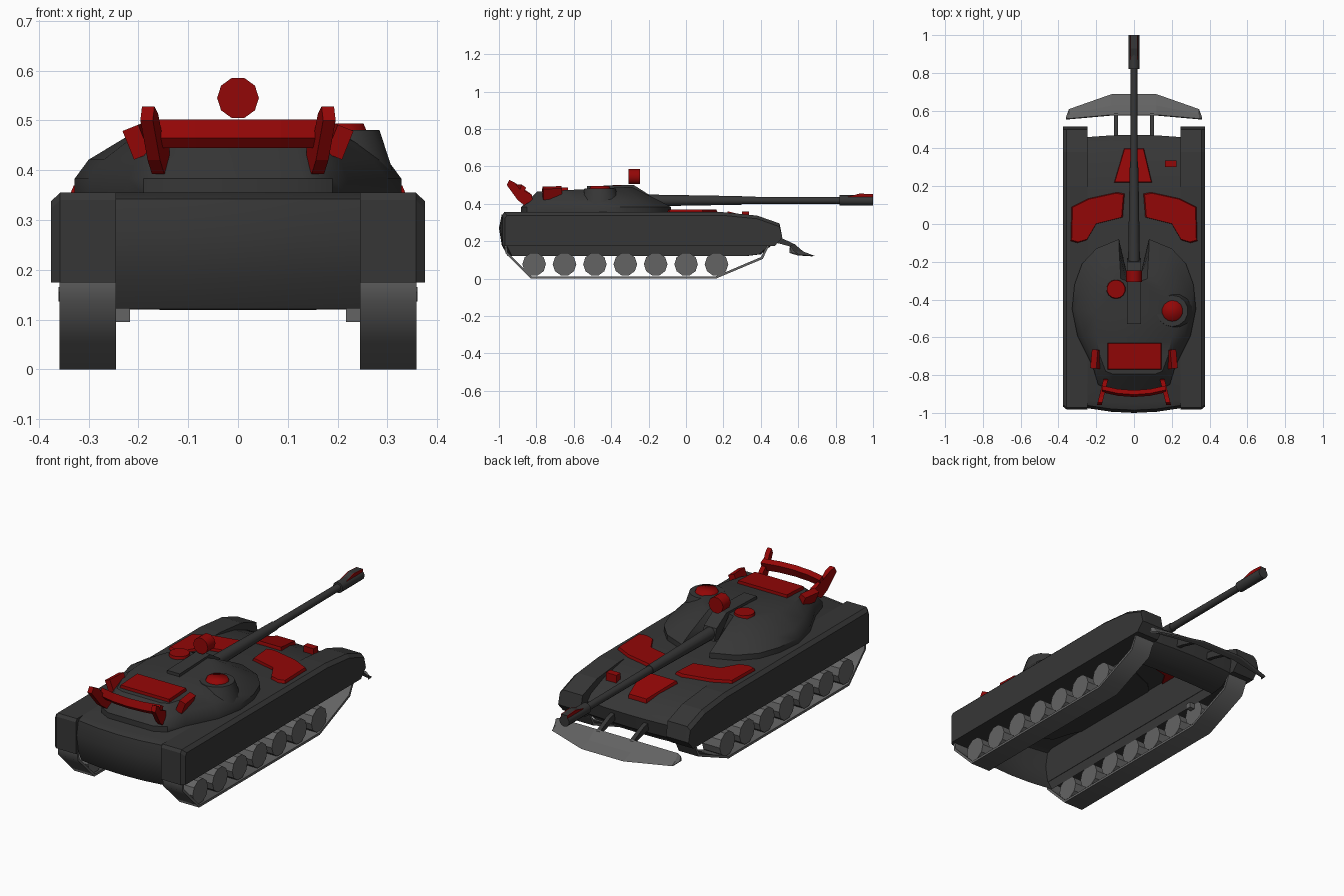
import bpy, bmesh, math
from mathutils import Matrix, Vector

if "Cube" in bpy.data.objects:
    bpy.data.objects.remove(bpy.data.objects["Cube"])


def material(name, rgb):
    m = bpy.data.materials.new(name)
    m.diffuse_color = (*rgb, 1)
    m.use_nodes = True
    m.node_tree.nodes["Principled BSDF"].inputs["Base Color"].default_value = m.diffuse_color
    return m


BODY = material("dark_armour", (0.037, 0.037, 0.037))
RED = material("red", (0.29, 0.002, 0.002))
GREY = material("track_grey", (0.125, 0.125, 0.125))


def finish(name, bm, mat, smooth=None):
    bmesh.ops.recalc_face_normals(bm, faces=bm.faces)
    me = bpy.data.meshes.new(name)
    bm.to_mesh(me)
    bm.free()
    ob = bpy.data.objects.new(name, me)
    bpy.context.collection.objects.link(ob)
    me.materials.append(mat)
    if smooth:
        bpy.context.view_layer.objects.active = ob
        ob.select_set(True)
        bpy.ops.object.shade_smooth_by_angle(angle=math.radians(smooth))
        ob.select_set(False)
    return ob


def loft(name, rings, mat, smooth=None, open_below=None):
    """Skin equal-length closed rings of 3D points and cap both ends.
    Faces lying wholly below open_below are left out, as on an open shell."""
    bm = bmesh.new()
    rows = [[bm.verts.new(p) for p in r] for r in rings]
    n = len(rows[0])
    for a, b in zip(rows, rows[1:]):
        for i in range(n):
            j = (i + 1) % n
            quad = (a[i], a[j], b[j], b[i])
            if open_below is None or max(v.co.z for v in quad) > open_below:
                bm.faces.new(quad)
    caps = [bm.faces.new(rows[0]), bm.faces.new(rows[-1])]
    bmesh.ops.triangulate(bm, faces=caps)
    return finish(name, bm, mat, smooth)


def side_prism(name, yz, x0, x1, mat, smooth=None):
    return loft(name, [[(x, y, z) for y, z in yz] for x in (x0, x1)], mat, smooth)


def plate(name, xy, z0, z1, mat, slope=0, inset=0.96):
    """Plan outline raised into a bevel-edged plate, optionally sloping along y."""
    cx = sum(p[0] for p in xy) / len(xy)
    cy = sum(p[1] for p in xy) / len(xy)
    rings = []
    for z, s in ((z0, 1), ((z0 + z1) / 2, 1), (z1, inset)):
        ring = []
        for x, y in xy:
            y2 = cy + (y - cy) * s
            ring.append((cx + (x - cx) * s, y2, z + slope * (y2 - cy)))
        rings.append(ring)
    return loft(name, rings, mat, 50)


def cyl(name, p0, p1, r0, r1, mat, n=12, smooth=None, turn=0):
    p0, p1 = Vector(p0), Vector(p1)
    d = p1 - p0
    bm = bmesh.new()
    m = Matrix.Translation((p0 + p1) / 2) @ d.to_track_quat('Z', 'Y').to_matrix().to_4x4()
    bmesh.ops.create_cone(bm, cap_ends=True, segments=n, radius1=r0, radius2=r1,
                          depth=d.length, matrix=m @ Matrix.Rotation(turn, 4, 'Z'))
    return finish(name, bm, mat, smooth)


def box(name, c, size, mat, rot=None):
    bm = bmesh.new()
    m = Matrix.Translation(c) @ (rot or Matrix()) @ Matrix.Diagonal((*size, 1))
    bmesh.ops.create_cube(bm, size=1, matrix=m)
    return finish(name, bm, mat)


# Central hull shell, bowed slightly at nose and stern, open underneath
hull = [(-0.95, 0.355), (-0.985, 0.342), (-1, 0.27), (-0.985, 0.18), (-0.955, 0.122),
        (0.32, 0.12), (0.40, 0.13), (0.46, 0.18), (0.472, 0.25), (0.44, 0.28),
        (0.33, 0.322), (0.16, 0.355)]
loft("hull", [[(x, y * (1 - 0.025 * (x / 0.247) ** 2), z) for y, z in hull]
              for x in (-0.247, -0.12, 0, 0.12, 0.247)], BODY, 40, open_below=0.125)

# Running gear and side skirts
skirt = [(-0.972, 0.355), (-0.982, 0.34), (-0.982, 0.175), (0.475, 0.175), (0.515, 0.22),
         (0.5, 0.295), (0.38, 0.337), (0.2, 0.355)]
band = [(-0.97, 0.177), (-0.965, 0.135), (-0.83, 0), (0.16, 0), (0.41, 0.105), (0.445, 0.177)]
inner = [(-0.958, 0.177), (-0.953, 0.14), (-0.825, 0.012), (0.158, 0.012), (0.40, 0.115),
         (0.433, 0.177)]
for s, side in ((-1, "left"), (1, "right")):
    loft(f"{side}_skirt",
         [[(s * 0.245, y, z) for y, z in skirt],
          [(s * 0.357, y, z) for y, z in skirt],
          [(s * 0.375, y * (0.985 if y < 0 else 1), z - (0.017 if z > 0.25 else 0))
           for y, z in skirt]], BODY)
    side_prism(f"{side}_track", band + inner[::-1], s * 0.245, s * 0.358, GREY, 60)
    for i in range(7):
        y = -0.812 + i * 0.1625
        cyl(f"{side}_wheel_{i + 1}", (s * 0.25, y, 0.077), (s * 0.352, y, 0.077),
            0.063, 0.063, GREY, 10, turn=math.pi / 10)
    box(f"{side}_axle", (s * 0.232, 0.16, 0.109), (0.03, 0.03, 0.028), GREY)
    # Plough arm
    side_prism(f"{side}_plough_arm", [(0.43, 0.24), (0.50, 0.222), (0.585, 0.182),
               (0.6, 0.16), (0.50, 0.187), (0.43, 0.2)], s * 0.085, s * 0.107, BODY)
    # Red hull panel beside the gun
    plate(f"{side}_hull_panel",
          [(s * x, y) for x, y in ((0.05, 0.16), (0.09, 0.168), (0.24, 0.135), (0.33, 0.09),
                                   (0.335, -0.09), (0.3, -0.1), (0.25, -0.085), (0.2, 0),
                                   (0.06, 0.035))], 0.345, 0.369, RED)
    # Launcher on the turret flank
    box(f"{side}_launcher", (s * 0.2, -0.715, 0.458), (0.034, 0.1, 0.062), RED,
        Matrix.Rotation(s * 0.38, 4, 'Y') @ Matrix.Rotation(s * 0.1, 4, 'Z'))
    # Rear wing upright, leaning and splaying outwards
    upright = [(-0.945, 0.528), (-0.915, 0.513), (-0.89, 0.48), (-0.825, 0.45),
               (-0.82, 0.42), (-0.865, 0.392), (-0.9, 0.42), (-0.958, 0.5)]
    loft(f"{side}_wing_upright",
         [[(s * (x - 0.25 * (y + 0.89)), y, z) for y, z in upright] for x in (0.154, 0.179)], RED)

# Rear wing bar, bowed backwards
loft("wing_bar", [[(x, -0.908 + 0.025 * (x / 0.17) ** 2 + dy, z) for dy, z in
                   ((0.005, 0.502), (-0.008, 0.465), (0.01, 0.445), (0.028, 0.487))]
                  for x in (-0.17, -0.085, 0, 0.085, 0.17)], RED)

# Plough blade, curling forward at its lower lip
loft("plough_blade",
     [[(x, yt, zt), ((x), yt * 0.55 + yb * 0.45, zt * 0.35 + zb * 0.65), (x, yb, zb),
       (x, yb - 0.012, zb - 0.003), (x, yt * 0.6 + yb * 0.4, zt * 0.3 + zb * 0.7 - 0.01),
       (x, yt - 0.004, zt - 0.01)]
      for x, yt, zt, yb, zb in
      ((-0.36, 0.557, 0.165, 0.565, 0.14), (-0.345, 0.558, 0.175, 0.608, 0.127),
       (-0.12, 0.578, 0.187, 0.687, 0.122), (0.12, 0.578, 0.187, 0.687, 0.122),
       (0.345, 0.558, 0.175, 0.608, 0.127), (0.36, 0.557, 0.165, 0.565, 0.14))], GREY)

# Turret: half outlines mirrored and stacked
low = [(0.04, -0.25), (0.08, -0.08), (0.2, -0.13), (0.275, -0.21), (0.315, -0.32),
       (0.328, -0.45), (0.3, -0.59), (0.22, -0.75), (0.19, -0.85), (0.13, -0.882)]
mid = [(0.04, -0.26), (0.078, -0.15), (0.17, -0.19), (0.24, -0.25), (0.28, -0.34),
       (0.3, -0.45), (0.27, -0.58), (0.205, -0.74), (0.175, -0.82), (0.12, -0.842)]
top = [(0.04, -0.3), (0.07, -0.29), (0.11, -0.3), (0.15, -0.34), (0.18, -0.4),
       (0.2, -0.47), (0.2, -0.6), (0.18, -0.7), (0.15, -0.78), (0.11, -0.795)]


def ring(half, z, lean=0):
    pts = half + [(-x, y) for x, y in reversed(half)]
    return [(x, y, z + lean * (y + 0.3)) for x, y in pts]


loft("turret", [ring(low, 0.35), ring(low, 0.383), ring(mid, 0.421), ring(top, 0.49, 0.05)], BODY, 40)

# Mantlet housing and gun
side_prism("mantlet", [(-0.53, 0.494), (-0.28, 0.501), (-0.2, 0.45), (-0.18, 0.39),
                       (-0.53, 0.39)], -0.036, 0.036, BODY)
Z = 0.418
cyl("gun_sleeve", (0, -0.3, Z), (0, 0.3, Z), 0.033, 0.023, BODY, 12, 40)
cyl("gun_barrel", (0, 0.29, Z), (0, 0.83, Z), 0.02, 0.018, BODY, 12, 40)
cyl("muzzle", (0, 0.82, Z), (0, 1.0, Z), 0.028, 0.028, BODY, 12, 40)

# Muzzle fin with red cheeks
fin = [(0.86, 0.436), (0.93, 0.455), (1.0, 0.451), (1.0, 0.436)]
side_prism("muzzle_fin", fin, -0.015, 0.015, BODY)
for s, side in ((-1, "left"), (1, "right")):
    side_prism(f"{side}_muzzle_stripe", fin, s * 0.015, s * 0.019, RED)

# Turret fittings
cyl("cupola", (0.203, -0.46, 0.4), (0.203, -0.46, 0.481), 0.11, 0.083, BODY, 14, 60)
cyl("cupola_hatch", (0.203, -0.46, 0.476), (0.203, -0.46, 0.494), 0.058, 0.05, RED, 14, 70)
cyl("loader_hatch", (-0.095, -0.345, 0.475), (-0.095, -0.345, 0.5), 0.053, 0.048, RED, 14, 70)
cyl("spotlight", (0, -0.308, 0.545), (0, -0.245, 0.545), 0.042, 0.042, RED, 10, 50,
    turn=math.pi / 10)
plate("bustle_panel", [(-0.14, -0.63), (0.145, -0.63), (0.145, -0.77), (-0.14, -0.77)],
      0.455, 0.485, RED, slope=0.05, inset=0.98)

# Hull fittings
plate("glacis_panel", [(-0.105, 0.22), (-0.052, 0.4), (0.052, 0.4), (0.095, 0.22)],
      0.31, 0.338, RED, slope=-0.25)
box("driver_sight", (0.195, 0.318, 0.335), (0.06, 0.035, 0.046), RED)
